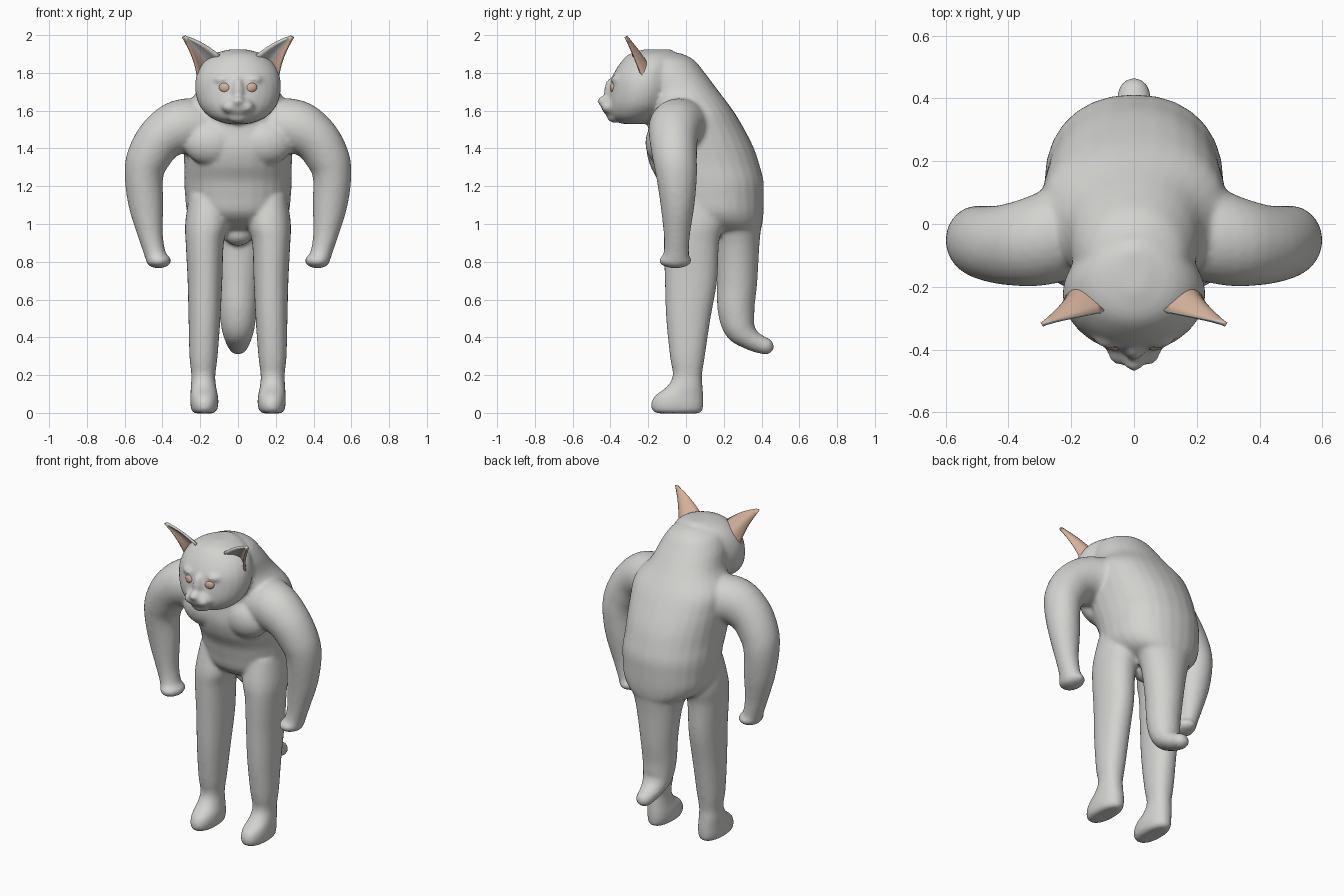
import bpy, bmesh, math
from mathutils import Vector, Matrix

if "Cube" in bpy.data.objects:
    bpy.data.objects.remove(bpy.data.objects["Cube"])

X, Y, Z = Vector((1, 0, 0)), Vector((0, 1, 0)), Vector((0, 0, 1))


def material(name, rgb):
    m = bpy.data.materials.new(name)
    m.diffuse_color = (*rgb, 1)
    m.use_nodes = True
    m.node_tree.nodes["Principled BSDF"].inputs["Base Color"].default_value = m.diffuse_color
    return m


grey = material("pale grey fur", (0.65, 0.65, 0.63))
tan = material("tan skin", (0.66, 0.44, 0.33))


def finish(bm, name, mats):
    me = bpy.data.meshes.new(name)
    bm.normal_update()
    bm.to_mesh(me)
    bm.free()
    for m in mats:
        me.materials.append(m)
    ob = bpy.data.objects.new(name, me)
    bpy.context.collection.objects.link(ob)
    return ob


def spline(rows, steps=5):
    """Catmull-Rom through rows of numbers."""
    rows = [tuple(map(float, r)) for r in rows]
    p = [rows[0]] + rows + [rows[-1]]
    out = []
    for i in range(1, len(p) - 2):
        for k in range(steps):
            t = k / steps
            out.append([0.5 * (2 * b + (c - a) * t + (2 * a - 5 * b + 4 * c - d) * t * t
                               + (3 * b - a - 3 * c + d) * t ** 3)
                        for a, b, c, d in zip(p[i - 1], p[i], p[i + 1], p[i + 2])])
    return out + [list(rows[-1])]


def loft(bm, rows, side, normal=None, flip=1, n=28, power=2.0):
    """Closed tube through rows (x, y, z, radius along side, other radius)."""
    rows = spline(rows)
    rings = []
    for i, r in enumerate(rows):
        c = Vector(r[:3])
        nn = normal
        if nn is None:
            t = Vector(rows[min(i + 1, len(rows) - 1)][:3]) - Vector(rows[max(i - 1, 0)][:3])
            nn = side.cross(t).normalized()
        ring = []
        for k in range(n):
            co, si = math.cos(2 * math.pi * k / n), math.sin(2 * math.pi * k / n)
            co = math.copysign(abs(co) ** (2 / power), co)
            si = math.copysign(abs(si) ** (2 / power), si)
            v = c + side * max(r[3], .004) * co + nn * max(r[4], .004) * si
            ring.append(bm.verts.new((v.x * flip, v.y, v.z)))
        rings.append(ring)
    faces = [bm.faces.new(rings[0]), bm.faces.new(rings[-1][::-1])]
    for a, b in zip(rings, rings[1:]):
        for k in range(n):
            faces.append(bm.faces.new((a[k], b[k], b[(k + 1) % n], a[(k + 1) % n])))
    bmesh.ops.recalc_face_normals(bm, faces=faces)


def slices(bm, rows, flip=1, power=2.0):
    """Horizontal slices given as (x0, x1, y0, y1, z)."""
    loft(bm, [((a + b) / 2, (c + d) / 2, z, (b - a) / 2, (d - c) / 2)
              for a, b, c, d, z in rows], X, Y, flip, power=power)


def ball(bm, c, r):
    bmesh.ops.create_uvsphere(bm, u_segments=24, v_segments=16, radius=1,
                              matrix=Matrix.Translation(c) @ Matrix.Diagonal((*r, 1)))


bm = bmesh.new()
# Torso with sloping back, rising to the neck hump
torso = [(.08, .14, .38, .94), (.2, .0, .40, .98), (.265, -.10, .41, 1.05), (.28, -.13, .412, 1.15),
         (.285, -.15, .41, 1.23), (.285, -.19, .39, 1.31), (.29, -.21, .36, 1.4), (.295, -.2, .31, 1.5),
         (.29, -.19, .25, 1.6), (.22, -.22, .175, 1.7), (.19, -.28, .1, 1.8), (.15, -.3, .04, 1.87),
         (.08, -.28, -.03, 1.905)]
slices(bm, [(-w, w, a, b, z) for w, a, b, z in torso], power=2.2)
# Head
head = [(.06, -.34, -.22, 1.53), (.14, -.39, -.15, 1.56), (.2, -.41, -.08, 1.62), (.226, -.405, -.05, 1.7),
        (.222, -.39, -.04, 1.78), (.19, -.35, -.04, 1.85), (.13, -.3, -.05, 1.9), (.04, -.22, -.08, 1.925)]
slices(bm, [(-w, w, a, b, z) for w, a, b, z in head])
# Muzzle, nose, nose bridge, chin
ball(bm, (0, -.39, 1.625), (.085, .06, .055))
ball(bm, (0, -.435, 1.65), (.032, .035, .026))
ball(bm, (0, -.405, 1.70), (.03, .028, .07))
ball(bm, (0, -.375, 1.57), (.06, .045, .035))
# Tail, bending backward at the end
loft(bm, [(0, .26, 1.05, .2, .15), (0, .27, .9, .145, .12), (0, .27, .7, .112, .108),
          (0, .265, .55, .1, .098), (0, .285, .45, .088, .085), (0, .34, .39, .07, .058),
          (0, .40, .36, .055, .047), (0, .44, .35, .045, .04), (0, .465, .347, .015, .015)], X)
# Bulge under the crotch
ball(bm, (0, .12, .95), (.08, .08, .065))
for s in (1, -1):
    # Legs with feet
    slices(bm, [(.06, .26, -.08, .2, 1.15), (.05, .28, -.115, .2, 1.0), (.075, .277, -.118, .175, .9),
                (.083, .267, -.112, .165, .7), (.093, .262, -.105, .13, .5), (.108, .257, -.085, .1, .3),
                (.12, .247, -.07, .085, .2), (.116, .25, -.10, .088, .14), (.106, .252, -.165, .092, .09),
                (.104, .252, -.185, .092, .045), (.115, .243, -.175, .085, .008),
                (.14, .22, -.14, .06, -.003)], s, 2.2)
    # Arms hanging from broad shoulders
    loft(bm, [(.08, .05, 1.48, .2, .16), (.28, -.04, 1.515, .155, .15), (.40, -.065, 1.46, .13, .128),
              (.475, -.06, 1.35, .118, .115), (.498, -.05, 1.25, .108, .102), (.487, -.045, 1.1, .09, .092),
              (.465, -.048, .95, .07, .068), (.447, -.05, .87, .066, .058), (.43, -.055, .81, .07, .055),
              (.425, -.055, .775, .045, .04)], Y, flip=s)
    ball(bm, (s * .42, -.057, .806), (.066, .087, .04))
    # Cheeks, brows and chest muscles
    ball(bm, (s * .04, -.405, 1.62), (.045, .045, .035))
    ball(bm, (s * .08, -.362, 1.765), (.05, .035, .025))
    ball(bm, (s * .14, -.12, 1.43), (.15, .095, .12))
body = finish(bm, "body", [grey])
rm = body.modifiers.new("merge", 'REMESH')
rm.mode, rm.voxel_size, rm.use_smooth_shade = 'VOXEL', .012, True
sm = body.modifiers.new("soften", 'SMOOTH')
sm.factor, sm.iterations = .5, 5

# Ears: cupped sheets, tan behind and on the outer part of the inside
bm = bmesh.new()
NU, NV = 12, 10
outer0, inner0 = Vector((.215, -.22, 1.76)), Vector((.095, -.275, 1.895))
outer1, inner1 = Vector((.298, -.315, 1.99)), Vector((.28, -.31, 1.998))
grid = []
for j in range(NV + 1):
    v = j / NV
    a, b = outer0.lerp(outer1, v), inner0.lerp(inner1, v)
    a -= X * .015 * math.sin(math.pi * v)
    b += Z * .012 * math.sin(math.pi * v)
    row = []
    for i in range(NU + 1):
        u = i / NU
        p = a.lerp(b, u) + Vector((-.01, .075, -.02)) * (1 - v) * 4 * u * (1 - u)
        row.append(bm.verts.new(p))
    grid.append(row)
for j in range(NV):
    for i in range(NU):
        f = bm.faces.new((grid[j][i], grid[j][i + 1], grid[j + 1][i + 1], grid[j + 1][i]))
        f.material_index = 2 if i < 6 else 0
        f.smooth = True
ears = finish(bm, "ears", [tan, grey, tan])
ears.modifiers.new("mirror", 'MIRROR')
so = ears.modifiers.new("thickness", 'SOLIDIFY')
so.thickness, so.offset, so.material_offset, so.material_offset_rim = .014, -1, 1, 1

# Eyes: thin almond shapes on the face
bm = bmesh.new()
for s in (1, -1):
    m = (Matrix.Translation((s * .072, -.388, 1.722)) @ Matrix.Rotation(s * .2, 4, 'Z')
         @ Matrix.Rotation(-s * .25, 4, 'Y') @ Matrix.Diagonal((.03, .014, .025, 1)))
    bmesh.ops.create_uvsphere(bm, u_segments=20, v_segments=12, radius=1, matrix=m)
for f in bm.faces:
    f.smooth = True
finish(bm, "eyes", [tan])
